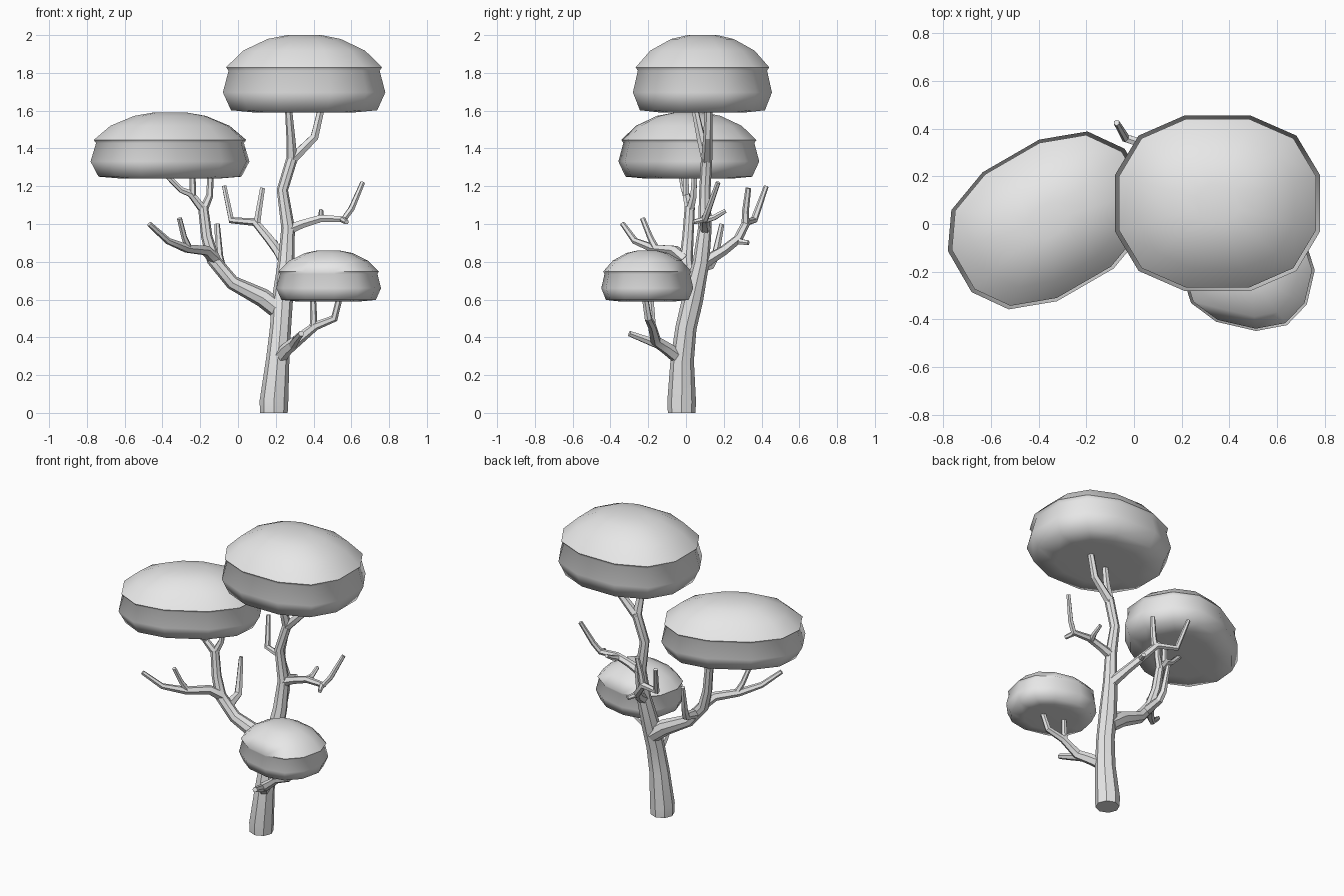
import bpy, bmesh, math
from mathutils import Matrix, Vector

cube = bpy.data.objects.get("Cube")
if cube:
    bpy.data.objects.remove(cube, do_unlink=True)

grey = bpy.data.materials.new("plain_grey")
grey.use_nodes = True
grey.diffuse_color = (0.8, 0.8, 0.8, 1)
grey.node_tree.nodes["Principled BSDF"].inputs["Base Color"].default_value = grey.diffuse_color


def smooth(obj, degrees):
    bpy.ops.object.select_all(action='DESELECT')
    obj.select_set(True)
    bpy.context.view_layer.objects.active = obj
    if obj.type == 'CURVE':
        bpy.ops.object.convert(target='MESH')
        obj = bpy.context.view_layer.objects.active
    bpy.ops.object.shade_smooth_by_angle(angle=math.radians(degrees))


def branch(name, points, sides=6):
    """Tapered faceted tube through (x, y, z, radius) points."""
    curve = bpy.data.curves.new(name, 'CURVE')
    curve.dimensions = '3D'
    curve.bevel_depth = 1
    curve.bevel_resolution = (sides - 4) // 2
    curve.use_fill_caps = True
    spline = curve.splines.new('POLY')
    spline.points.add(len(points) - 1)
    for p, (x, y, z, r) in zip(spline.points, points):
        p.co = (x, y, z, 1)
        p.radius = r
    curve.materials.append(grey)
    obj = bpy.data.objects.new(name, curve)
    bpy.context.collection.objects.link(obj)
    smooth(obj, 30)


# Crown cross-section: a softened square with twelve corners
QUARTER = [(1, .32), (.77, .77), (.32, 1)]
OUTLINE = [Matrix.Rotation(k * math.pi / 2, 2) @ Vector(p) for k in range(4) for p in QUARTER]
# Crown profile: (width, height), with a waist below the dome lip
PROFILE = [(.6, 0), (.9, .03), (1, .26), (.93, .54), (.96, .585),
           (.75, .8), (.45, .95), (.21, 1)]


def crown(name, centre, half, bottom, top, turn):
    bm = bmesh.new()
    spin = Matrix.Rotation(math.radians(turn), 2)
    height = top - bottom
    rings = []
    for width, level in PROFILE:
        ring = []
        for p in OUTLINE:
            q = spin @ Vector((p.x * half[0] * width, p.y * half[1] * width))
            ring.append(bm.verts.new((centre[0] + q.x, centre[1] + q.y, bottom + level * height)))
        rings.append(ring)
    n = len(OUTLINE)
    for low, high in zip(rings, rings[1:]):
        for i in range(n):
            j = (i + 1) % n
            bm.faces.new((low[i], low[j], high[j], high[i]))
    bm.faces.new(rings[-1])
    # Slightly hollow underside
    hub = bm.verts.new((*centre, bottom + .04 * height))
    for i in range(n):
        bm.faces.new((hub, rings[0][(i + 1) % n], rings[0][i]))
    bmesh.ops.recalc_face_normals(bm, faces=bm.faces)
    mesh = bpy.data.meshes.new(name)
    bm.to_mesh(mesh)
    bm.free()
    mesh.materials.append(grey)
    obj = bpy.data.objects.new(name, mesh)
    bpy.context.collection.objects.link(obj)
    smooth(obj, 70)


# Leaf crowns
crown("top_crown", (.35, .087), (.43, .368), 1.59, 2.0, 0)
crown("side_crown", (-.36, .015), (.428, .312), 1.24, 1.59, 30)
crown("low_crown", (.48, -.205), (.268, .23), .59, .86, -13)

# Trunk and the forks under the top crown
branch("trunk", [(.19, -.023, 0, .073), (.19, -.023, .06, .076), (.21, -.02, .28, .062),
                 (.225, 0, .45, .056), (.235, .035, .6, .056), (.255, .08, .8, .044),
                 (.265, .1, .98, .036), (.235, .1, 1.18, .03), (.29, .11, 1.36, .03)], 8)
branch("top_fork_right", [(.285, .11, 1.34, .03), (.28, .08, 1.45, .024), (.265, .04, 1.64, .018)])
branch("top_fork_left", [(.285, .11, 1.34, .03), (.405, .115, 1.46, .024), (.45, .12, 1.65, .019)])

# Big limb to the side crown
branch("side_limb", [(.22, .03, .54, .05), (.13, .03, .61, .05), (-.03, .01, .69, .038),
                     (-.13, 0, .81, .036), (-.165, .01, .93, .03), (-.185, .02, 1.09, .027)], 8)
branch("side_limb_outer", [(-.12, 0, .81, .033), (-.17, -.06, .86, .029),
                           (-.27, -.17, .87, .024), (-.37, -.27, .91, .018),
                           (-.47, -.335, 1.0, .014)])
branch("side_limb_outer_twig", [(-.26, -.16, .87, .02), (-.285, -.19, .93, .016),
                                (-.31, -.23, 1.03, .014)])
branch("side_limb_back", [(-.08, .01, .75, .032), (-.09, .13, .78, .025), (-.1, .155, .83, .022),
                          (-.11, .19, 1.0, .014)])
branch("side_twig_outer", [(-.18, .02, 1.07, .024), (-.25, 0, 1.16, .02), (-.3, -.01, 1.18, .017),
                           (-.4, -.03, 1.28, .014)])
branch("side_twig_middle", [(-.24, 0, 1.15, .019), (-.24, 0, 1.29, .014)])
branch("side_twig_inner", [(-.185, .02, 1.07, .024), (-.15, .04, 1.15, .019),
                           (-.145, .045, 1.29, .015)])

# Back branch
branch("back_branch", [(.255, .085, .79, .035), (.21, .2, .86, .027), (.165, .275, .92, .025),
                       (.09, .32, 1.01, .022), (-.035, .36, 1.02, .019), (-.073, .425, 1.2, .013)])
branch("back_branch_twig", [(.1, .315, 1.0, .021), (.11, .315, 1.07, .018), (.13, .33, 1.19, .015)])
branch("back_branch_stub", [(.17, .265, .91, .018), (.2, .33, .9, .014)])

# Mid branch
branch("mid_branch", [(.265, .1, .97, .032), (.34, .1, 1.0, .025), (.44, .1, 1.03, .022),
                      (.56, .1, 1.025, .019), (.6, .12, 1.08, .017), (.66, .17, 1.22, .013)])
branch("mid_branch_twig", [(.42, .1, 1.02, .018), (.44, .15, 1.035, .016), (.44, .21, 1.07, .012)])
branch("mid_branch_stub", [(.55, .1, 1.025, .017), (.575, .04, 1.01, .013)])

# Low branch under the small crown
branch("low_branch", [(.21, -.02, .28, .04), (.26, -.1, .34, .034), (.31, -.16, .38, .03),
                      (.41, -.18, .46, .023), (.51, -.2, .5, .02), (.55, -.225, .66, .016)])
branch("low_branch_twig", [(.4, -.178, .45, .021), (.4, -.18, .52, .018), (.395, -.19, .66, .015)])
branch("low_branch_stub", [(.29, -.14, .36, .026), (.31, -.22, .39, .021), (.335, -.3, .42, .016)])
